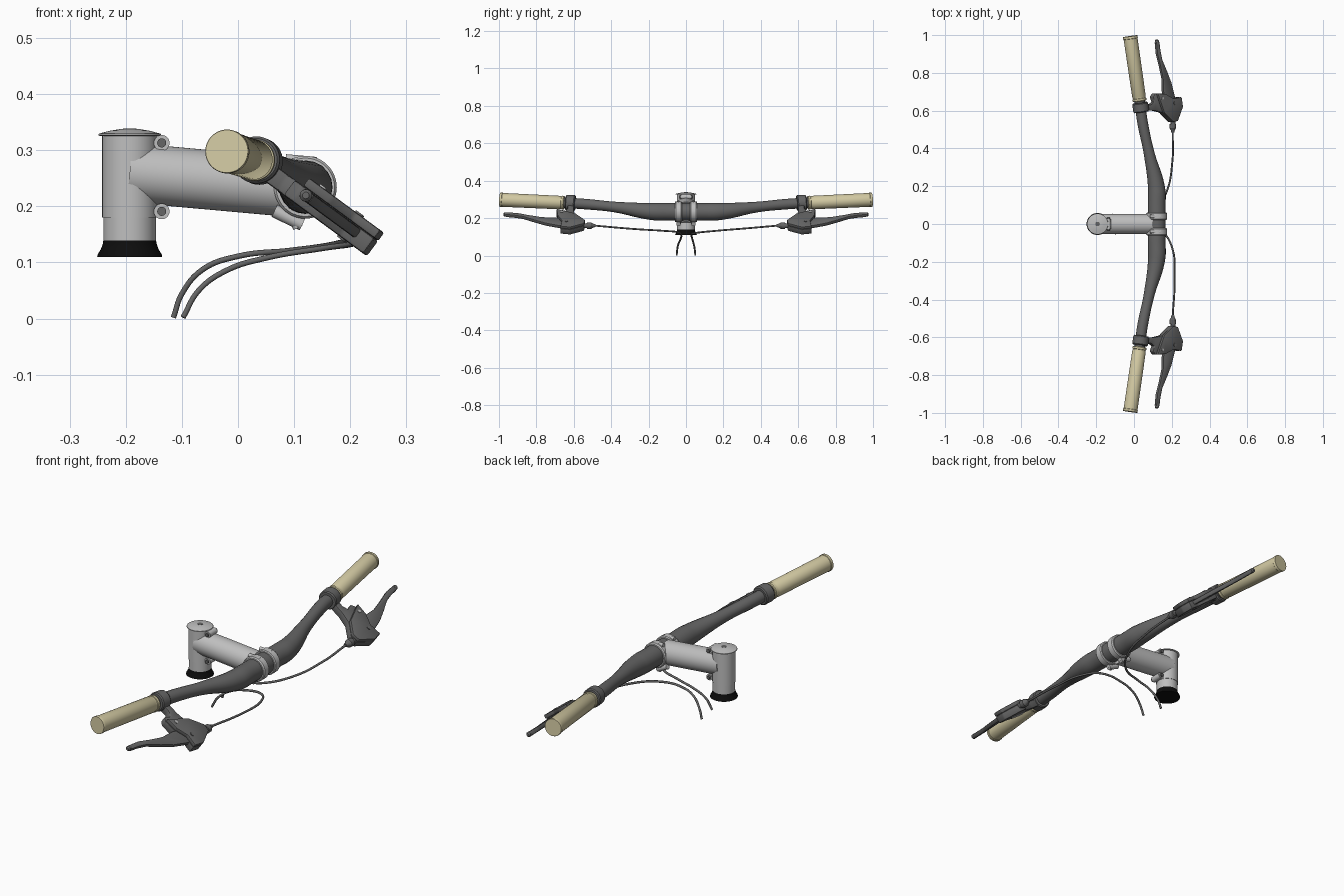
import bpy, bmesh, math
from mathutils import Vector

cube = bpy.data.objects.get("Cube")
if cube:
    bpy.data.objects.remove(cube, do_unlink=True)


def material(name, r, g, b):
    m = bpy.data.materials.new(name)
    m.use_nodes = True
    m.diffuse_color = (r, g, b, 1)
    m.node_tree.nodes["Principled BSDF"].inputs["Base Color"].default_value = (r, g, b, 1)
    return m


SILVER = material("silver", 0.52, 0.52, 0.52)
GREY = material("dark_grey", 0.13, 0.13, 0.13)
CREAM = material("cream", 0.64, 0.58, 0.36)
BLACK = material("black", 0.004, 0.004, 0.004)


def finish(name, mesh, mat, angle=35):
    mesh.materials.clear()
    mesh.materials.append(mat)
    obj = bpy.data.objects.new(name, mesh)
    bpy.context.collection.objects.link(obj)
    bpy.ops.object.select_all(action="DESELECT")
    obj.select_set(True)
    bpy.context.view_layer.objects.active = obj
    bpy.ops.object.shade_smooth_by_angle(angle=math.radians(angle))
    return obj


def lathe(name, p, q, profile, mat, sides=40):
    """Rings of (fraction along p-q, radius), capped at both ends."""
    p, q = Vector(p), Vector(q)
    turn = (q - p).to_track_quat("Z", "Y")
    bm = bmesh.new()
    rings = []
    for t, r in profile:
        centre = p.lerp(q, t)
        rings.append([bm.verts.new(centre + turn @ Vector((
            r * math.cos(math.tau * i / sides), r * math.sin(math.tau * i / sides), 0)))
            for i in range(sides)])
    for a, b in zip(rings, rings[1:]):
        for i in range(sides):
            j = (i + 1) % sides
            bm.faces.new((a[i], a[j], b[j], b[i]))
    bm.faces.new(rings[0])
    bm.faces.new(rings[-1])
    bmesh.ops.recalc_face_normals(bm, faces=bm.faces)
    mesh = bpy.data.meshes.new(name)
    bm.to_mesh(mesh)
    bm.free()
    return finish(name, mesh, mat)


def rod(name, p, q, r, mat, sides=32):
    return lathe(name, p, q, [(0, r), (1, r)], mat, sides)


def tube(name, points, radii, mat, res=8, sides=6):
    """Smooth tube through points with a radius at each."""
    curve = bpy.data.curves.new(name, "CURVE")
    curve.dimensions = "3D"
    curve.bevel_depth = 1
    curve.bevel_resolution = sides
    curve.resolution_u = res
    curve.use_fill_caps = True
    spline = curve.splines.new("BEZIER")
    spline.radius_interpolation = "CARDINAL"
    spline.bezier_points.add(len(points) - 1)
    for bp, co, r in zip(spline.bezier_points, points, radii):
        bp.co = co
        bp.radius = r
        bp.handle_left_type = bp.handle_right_type = "AUTO"
    temp = bpy.data.objects.new(name + "_path", curve)
    bpy.context.collection.objects.link(temp)
    graph = bpy.context.evaluated_depsgraph_get()
    mesh = bpy.data.meshes.new_from_object(temp.evaluated_get(graph))
    bpy.data.objects.remove(temp, do_unlink=True)
    return finish(name, mesh, mat, 50)


# The brake levers lie in a plane that slopes down and forward from the bar
NORMAL = Vector((0.59, 0, 0.805))


def on_plane(x, y, lift=0.0):
    return Vector((x, y, 0.285 - 0.735 * (x - 0.035))) + NORMAL * lift


def plate(name, outline, s, lift, thick, bevel):
    bm = bmesh.new()
    face = bm.faces.new([bm.verts.new(on_plane(x, y * s, lift - thick / 2)) for x, y in outline])
    new = bmesh.ops.extrude_face_region(bm, geom=[face])["geom"]
    bmesh.ops.translate(bm, vec=NORMAL * thick, verts=[v for v in new if isinstance(v, bmesh.types.BMVert)])
    bmesh.ops.recalc_face_normals(bm, faces=bm.faces)
    bmesh.ops.bevel(bm, geom=bm.edges[:], offset=bevel, segments=2, profile=0.5,
                    affect="EDGES", clamp_overlap=True)
    mesh = bpy.data.meshes.new(name)
    bm.to_mesh(mesh)
    bm.free()
    return finish(name, mesh, GREY)


# Handlebar with a swollen middle
half = [((0.12, 0.09, 0.234), 0.047), ((0.119, 0.19, 0.236), 0.045),
        ((0.081, 0.37, 0.258), 0.029), ((0.045, 0.54, 0.275), 0.028),
        ((0.029, 0.66, 0.282), 0.028)]
path = [((x, -y, z), r) for (x, y, z), r in reversed(half)] + half
tube("handlebar", [p for p, r in path], [r for p, r in path], GREY, 10, 8)

# Steerer, cap and headset cone
SX = -0.193
lathe("steerer_clamp", (SX, 0, 0.18), (SX, 0, 0.326), [(0, 0.049), (1, 0.049)], SILVER, 48)
rod("steerer_spacer", (SX, 0, 0.135), (SX, 0, 0.18), 0.047, SILVER, 48)
lathe("top_cap", (SX, 0, 0.325), (SX, 0, 0.338),
      [(0, 0.052), (0.15, 0.056), (0.35, 0.055), (0.75, 0.035), (1, 0.015)], SILVER, 48)
rod("top_cap_bolt", (SX, 0, 0.334), (SX, 0, 0.3385), 0.012, GREY)
lathe("headset_cone", (SX, 0, 0.11), (SX, 0, 0.139),
      [(0, 0.058), (0.15, 0.057), (0.5, 0.051), (0.8, 0.048), (1, 0.047)], BLACK, 48)

# Stem tube, steerer pinch bolts and bar clamps
lathe("stem_tube", (SX, 0, 0.26), (0.095, 0, 0.234), [(0, 0.053), (1, 0.053)], SILVER, 48)
for label, z in (("upper", 0.313), ("lower", 0.191)):
    rod(label + "_pinch_lug", (-0.136, -0.026, z), (-0.136, 0.026, z), 0.014, SILVER)
    rod(label + "_pinch_bolt", (-0.136, -0.034, z), (-0.136, 0.034, z), 0.008, GREY)
for side, s in (("back", 1), ("front", -1)):
    lathe(side + "_bar_clamp", (0.12, s * 0.022, 0.234), (0.12, s * 0.06, 0.234),
          [(0, 0.052), (0.1, 0.056), (0.85, 0.056), (1, 0.052)], SILVER, 48)
    rod(side + "_lower_clamp_lug", (0.065, s * 0.04, 0.192), (0.115, s * 0.04, 0.168), 0.012, SILVER)
    rod(side + "_lower_clamp_bolt", (0.097, s * 0.04, 0.182), (0.107, s * 0.04, 0.162), 0.009, SILVER)
    rod(side + "_upper_clamp_lug", (0.085, s * 0.04, 0.284), (0.14, s * 0.04, 0.279), 0.009, SILVER)

# Grips, brakes: the same at both ends of the bar
body = [(0.045, 0.635), (0.085, 0.632), (0.105, 0.645), (0.095, 0.675), (0.11, 0.692),
        (0.155, 0.688), (0.195, 0.664), (0.238, 0.672), (0.245, 0.62), (0.218, 0.545),
        (0.192, 0.54), (0.145, 0.59), (0.105, 0.6), (0.045, 0.6)]
upper = body[4:12]
blade = [(0.2, 0.61), (0.222, 0.64), (0.21, 0.69), (0.195, 0.75), (0.172, 0.81), (0.147, 0.87),
         (0.137, 0.92), (0.132, 0.965), (0.114, 0.965), (0.12, 0.9), (0.135, 0.84),
         (0.15, 0.77), (0.152, 0.7), (0.165, 0.64)]
for side, s in (("back", 1), ("front", -1)):
    lathe(side + "_grip", (0.03, s * 0.65, 0.282), (-0.02, s * 0.994, 0.298),
          [(0, 0.034), (0.01, 0.037), (0.04, 0.037), (0.045, 0.034), (0.07, 0.034), (0.08, 0.036),
           (0.96, 0.037), (0.965, 0.039), (0.995, 0.039), (1, 0.038)], CREAM, 48)
    lathe(side + "_lever_clamp", (0.039, s * 0.592, 0.28), (0.032, s * 0.642, 0.283),
          [(0, 0.038), (0.1, 0.042), (0.9, 0.042), (1, 0.038)], GREY)
    plate(side + "_lever_body", body, s, -0.008, 0.034, 0.005)
    plate(side + "_lever_cover", upper, s, 0.018, 0.018, 0.004)
    plate(side + "_lever_blade", blade, s, -0.002, 0.02, 0.005)
    lathe(side + "_lever_tip", on_plane(0.123, s * 0.95, -0.002), on_plane(0.122, s * 0.976, -0.002),
          [(0, 0.006), (0.2, 0.011), (0.8, 0.011), (1, 0.006)], GREY, 20)
    rod(side + "_lever_pivot", on_plane(0.2, s * 0.64, -0.028), on_plane(0.2, s * 0.64, 0.03), 0.009, GREY)
    rod(side + "_reach_screw", on_plane(0.135, s * 0.665, 0.02), on_plane(0.135, s * 0.665, 0.03), 0.007, SILVER)
    lathe(side + "_cable_adjuster", on_plane(0.206, s * 0.55), on_plane(0.205, s * 0.485),
          [(0, 0.013), (0.3, 0.013), (0.32, 0.018), (0.65, 0.018), (0.8, 0.011), (1, 0.008)], GREY, 24)

# Brake cables sweep under the stem and hang down
tube("back_brake_cable",
     [(0.205, 0.49, 0.16), (0.203, 0.33, 0.146), (0.168, 0.16, 0.132), (0.09, 0.055, 0.121),
      (0.0, 0.03, 0.111), (-0.062, 0.034, 0.088), (-0.1, 0.045, 0.044), (-0.115, 0.05, 0.002)],
     [0.005] * 8, GREY, 8, 3)
tube("front_brake_cable",
     [(0.205, -0.49, 0.16), (0.215, -0.28, 0.142), (0.2, -0.12, 0.132), (0.15, -0.045, 0.125),
      (0.05, -0.025, 0.108), (-0.02, -0.03, 0.086), (-0.07, -0.044, 0.05), (-0.098, -0.05, 0.002)],
     [0.005] * 8, GREY, 8, 3)
